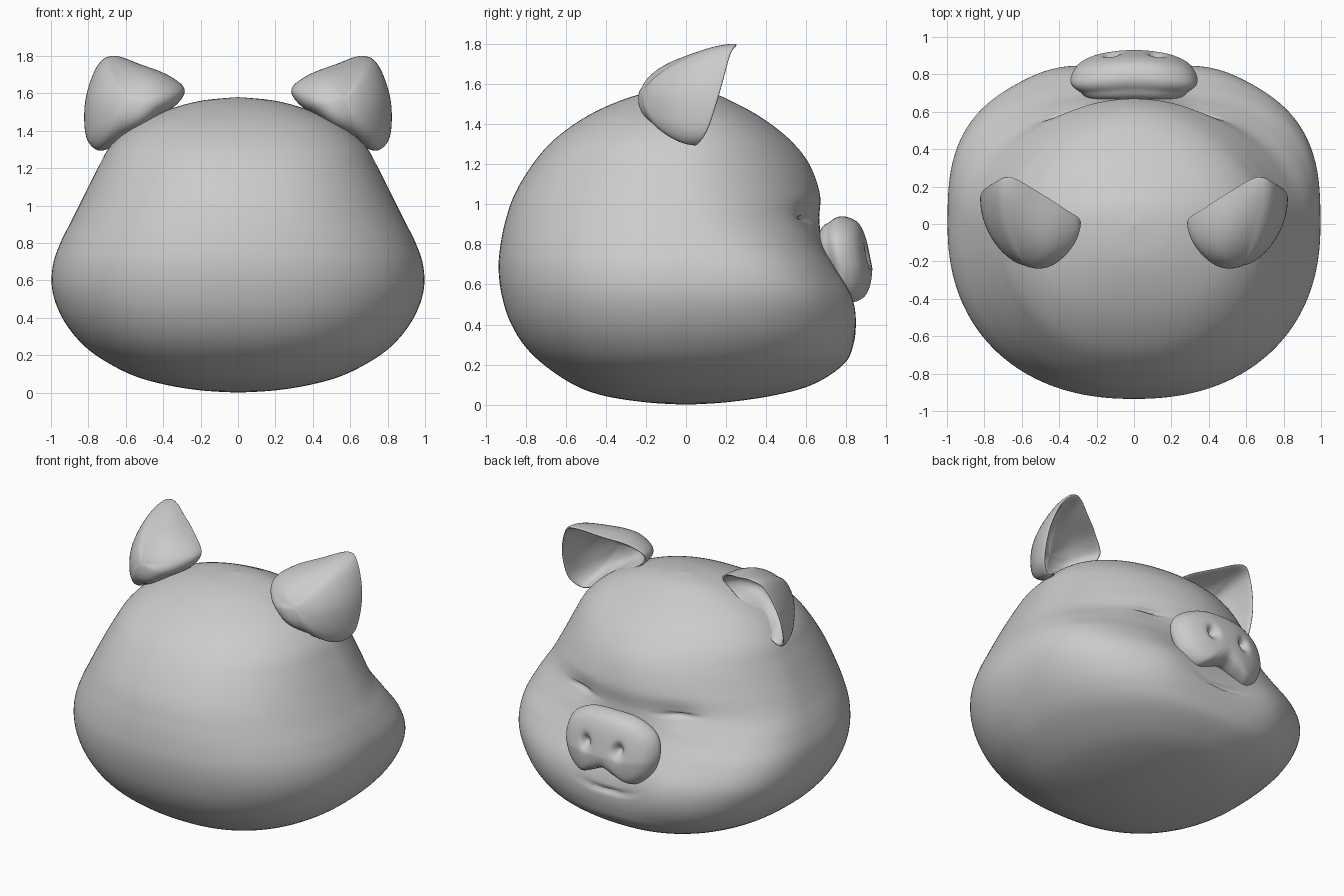
import bpy, bmesh, math
from mathutils import Vector

cube = bpy.data.objects.get("Cube")
if cube:
    bpy.data.objects.remove(cube)

skin = bpy.data.materials.new("soft_grey")
skin.use_nodes = True
grey = (0.6, 0.6, 0.6, 1)
skin.diffuse_color = grey
skin.node_tree.nodes["Principled BSDF"].inputs["Base Color"].default_value = grey


def spline(points, steps, closed=False):
    """Catmull-Rom curve through tuples of any length."""
    n = len(points)
    out = []
    for i in range(n if closed else n - 1):
        ids = [i - 1, i, i + 1, i + 2]
        a, b, c, d = [points[k % n if closed else min(max(k, 0), n - 1)] for k in ids]
        for s in range(steps):
            t = s / steps
            out.append([q + t / 2 * (r - p + t * (2 * p - 5 * q + 4 * r - s4 + t * (3 * (q - r) + s4 - p)))
                        for p, q, r, s4 in zip(a, b, c, d)])
    if not closed:
        out.append(list(points[-1]))
    return out


def loft(name, rings):
    """Skin a list of equal closed rings; the ends shrink to a point."""
    bm = bmesh.new()
    loops = [[bm.verts.new(p) for p in ring] for ring in rings]
    n = len(loops[0])
    for lo, hi in zip(loops, loops[1:]):
        for i in range(n):
            j = (i + 1) % n
            bm.faces.new((lo[i], lo[j], hi[j], hi[i]))
    bmesh.ops.remove_doubles(bm, verts=bm.verts, dist=0.0002)
    bmesh.ops.recalc_face_normals(bm, faces=bm.faces)
    mesh = bpy.data.meshes.new(name)
    bm.to_mesh(mesh)
    bm.free()
    mesh.materials.append(skin)
    mesh.shade_smooth()
    obj = bpy.data.objects.new(name, mesh)
    bpy.context.collection.objects.link(obj)
    return obj


def bump(d, width):
    return math.exp(-(d / width) ** 2)


def power(v, e):
    return math.copysign(abs(v) ** e, v)


# Head: height, half width, back reach, face reach, face squareness
profile = [
    (0, 0, 0, 0, 2), (0.012, 0.2, 0.2, 0.2, 2), (0.045, 0.4, 0.41, 0.43, 2.1),
    (0.1, 0.58, 0.56, 0.63, 2.2), (0.2, 0.76, 0.71, 0.785, 2.4), (0.3, 0.87, 0.81, 0.835, 2.6),
    (0.42, 0.95, 0.88, 0.845, 2.75), (0.55, 0.993, 0.92, 0.815, 2.9), (0.68, 0.99, 0.935, 0.745, 2.9),
    (0.8, 0.95, 0.925, 0.685, 2.55), (0.92, 0.89, 0.9, 0.665, 2.1), (1.05, 0.825, 0.855, 0.668, 1.9),
    (1.2, 0.75, 0.765, 0.615, 1.85), (1.32, 0.68, 0.66, 0.52, 1.9), (1.43, 0.555, 0.51, 0.38, 2),
    (1.51, 0.38, 0.345, 0.235, 2), (1.56, 0.2, 0.18, 0.12, 2), (1.58, 0, 0, 0, 2)]
SEGS = 160


def head_ring(z, w, back, face, n):
    ring = []
    for i in range(SEGS):
        a = math.tau * i / SEGS
        c, s = math.cos(a), math.sin(a)
        e = 2 / (n if s > 0 else 2.25)
        x, y = w * power(c, e), (face if s > 0 else back) * power(s, e)
        if s > 0:
            ax = abs(x)
            # Full cheeks
            y += 0.025 * s * bump(ax - 0.42, 0.2) * bump(z - 0.5, 0.2)
            # Eye hollows with a narrow closed-lid crease
            y -= 0.02 * bump(ax - 0.36, 0.14) * bump(z - 0.93, 0.07)
            lid = 0.93 + 0.05 * (ax - 0.36)
            y -= 0.035 * bump(z - lid, 0.009) * bump(ax - 0.36, 0.09)
            # Mouth crease curving up at the ends
            y -= 0.03 * bump(z - 0.42 - x * x, 0.013) * bump(x, 0.15)
        ring.append((x, y, z))
    return ring


loft("head", [head_ring(*p) for p in spline(profile, 9)])

# Snout: rounded pad with a notched lower lip and two nostrils
outline = spline([(0.34, 0.73), (0.3, 0.85), (0.17, 0.925), (0, 0.94), (-0.17, 0.925), (-0.3, 0.85),
                  (-0.34, 0.73), (-0.3, 0.59), (-0.2, 0.51), (-0.1, 0.54), (0, 0.58),
                  (0.1, 0.54), (0.2, 0.51), (0.3, 0.59)], 8, closed=True)
layers = [(k / 20, 0.93 - 0.02 * (k / 16) ** 4) for k in range(17)]
layers += spline([(0.87, 0.9), (0.95, 0.875), (1, 0.835), (0.97, 0.8), (0.87, 0.765), (0.68, 0.71), (0, 0.64)], 4)


def snout_point(scale, y, ox, oz):
    x, z = ox * scale, 0.73 + (oz - 0.73) * scale
    y -= 0.45 * x * x + 0.2 * max(z - 0.68, 0)
    if y > 0.8:
        y -= 0.05 * bump(abs(x) - 0.12, 0.03) * bump(z - 0.74, 0.042)
    return x, y, z


loft("snout", [[snout_point(s, y, *o) for o in outline] for s, y in layers])

# Ears: cupped shells, open towards the face, with a rolled rim
rim = [(0.66, 0.24, 1.8), (0.51, 0.16, 1.75), (0.37, 0.07, 1.695), (0.285, 0.01, 1.62), (0.34, -0.03, 1.53),
       (0.48, 0, 1.45), (0.61, 0.03, 1.36), (0.69, 0.035, 1.305), (0.76, 0.05, 1.3), (0.815, 0.1, 1.38),
       (0.815, 0.16, 1.57), (0.75, 0.21, 1.75)]
rim = [Vector(p) for p in spline(rim, 8, closed=True)]
centre = Vector((0.58, 0.07, 1.56))
depth = Vector((0.0, -0.285, 0.01))
# Spread from the centre and depth of each ring, from the back to the hollow
shell = [(math.sin(t * math.pi / 32) ** 0.9, math.cos(t * math.pi / 32)) for t in range(17)]
shell += spline([(1, -0.02), (0.97, -0.05), (0.92, 0), (0.86, 0.15), (0.75, 0.36), (0.55, 0.55), (0.25, 0.64),
                 (0, 0.65)], 3)


def ear_point(p, spread, sink):
    """The outline grows rounder as the ring moves away from the rim."""
    arm = p - centre
    arm = arm.lerp(arm.normalized() * 0.25, max(sink, 0) ** 1.5)
    return centre + arm * spread + depth * sink


for side, label in ((1, "left_ear"), (-1, "right_ear")):
    rings = [[ear_point(p, *layer) for p in rim] for layer in shell]
    loft(label, [[(side * p.x, p.y, p.z) for p in ring] for ring in rings])
